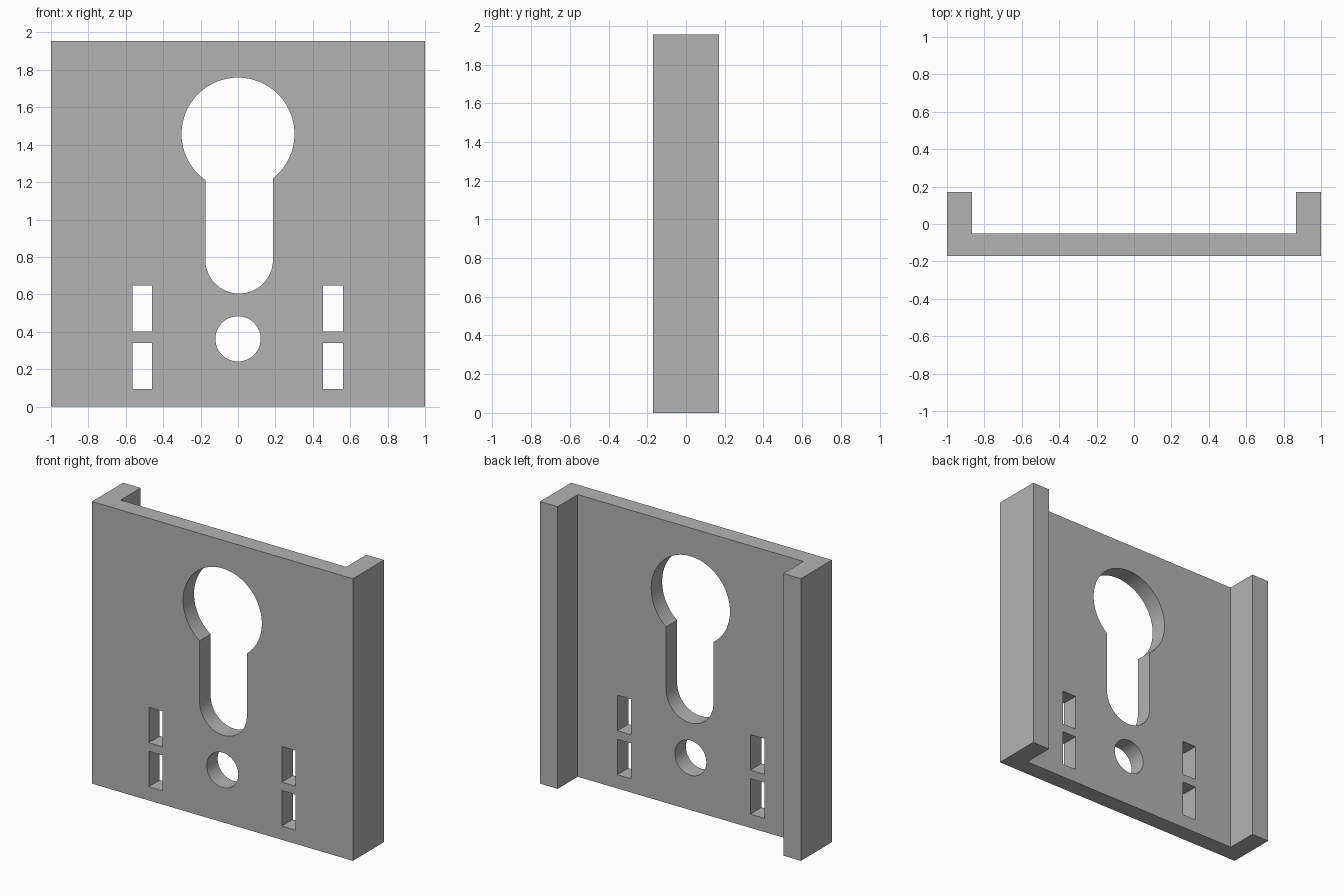
import bpy, bmesh
from math import pi, cos, sin, acos, radians
from mathutils import Vector

cube = bpy.data.objects.get("Cube")
if cube:
    bpy.data.objects.remove(cube, do_unlink=True)

HEIGHT = 1.955
FRONT, PLATE_BACK, BACK = -0.17, -0.05, 0.17
FLANGE = 0.865   # inner face of the side flanges

grey = bpy.data.materials.new("plain grey")
grey.use_nodes = True
colour = (0.45, 0.45, 0.45, 1)
grey.diffuse_color = colour
grey.node_tree.nodes["Principled BSDF"].inputs["Base Color"].default_value = colour


def prism(name, points, direction):
    """Extrude a closed outline of 3D points along a direction."""
    bm = bmesh.new()
    face = bm.faces.new([bm.verts.new(p) for p in points])
    grown = bmesh.ops.extrude_face_region(bm, geom=[face])["geom"]
    bmesh.ops.translate(bm, vec=Vector(direction),
                        verts=[v for v in grown if isinstance(v, bmesh.types.BMVert)])
    bmesh.ops.recalc_face_normals(bm, faces=bm.faces)
    mesh = bpy.data.meshes.new(name)
    bm.to_mesh(mesh)
    bm.free()
    obj = bpy.data.objects.new(name, mesh)
    bpy.context.collection.objects.link(obj)
    mesh.materials.append(grey)
    return obj


def arc(x, z, radius, start, end, steps):
    angles = [start + (end - start) * i / steps for i in range(steps + 1)]
    return [(x + radius * cos(a), z + radius * sin(a)) for a in angles]


# Channel-shaped plate with a flange on each side
half = [(1, FRONT), (1, BACK), (FLANGE, BACK), (FLANGE, PLATE_BACK)]
profile = half + [(-x, y) for x, y in reversed(half)]
plate = prism("channel_plate", [(x, y, 0) for x, y in profile], (0, 0, HEIGHT))

# Keyhole outline: large round head and a slightly offset rounded slot
left, right, head = -0.175, 0.187, 0.302
slot_radius = (right - left) / 2
keyhole = arc(0, 1.457, head, -acos(right / head), 2 * pi - acos(left / head), 64)
keyhole += arc((left + right) / 2, 0.785, slot_radius, pi, 2 * pi, 32)

# Round screw hole and two pairs of rectangular slots
outlines = {"keyhole_cutter": keyhole,
            "screw_hole_cutter": arc(0, 0.362, 0.121, 0, 2 * pi, 48)[:-1]}
for side, x in (("right", -0.565), ("left", 0.455)):
    for level, z in (("lower", 0.095), ("upper", 0.4)):
        outlines[f"{side}_{level}_slot_cutter"] = [
            (x, z), (x + 0.106, z), (x + 0.106, z + 0.246), (x, z + 0.246)]

# Cut every opening through the plate
bpy.context.view_layer.objects.active = plate
for name, outline in outlines.items():
    cutter = prism(name, [(x, FRONT - 0.1, z) for x, z in outline], (0, 0.4, 0))
    cutter.hide_render = True
    cut = plate.modifiers.new(name, "BOOLEAN")
    cut.operation, cut.solver, cut.object = "DIFFERENCE", "EXACT", cutter
    bpy.ops.object.modifier_apply(modifier=cut.name)
    bpy.data.objects.remove(cutter, do_unlink=True)

bpy.ops.object.select_all(action="DESELECT")
plate.select_set(True)
bpy.ops.object.shade_smooth_by_angle(angle=radians(30))
